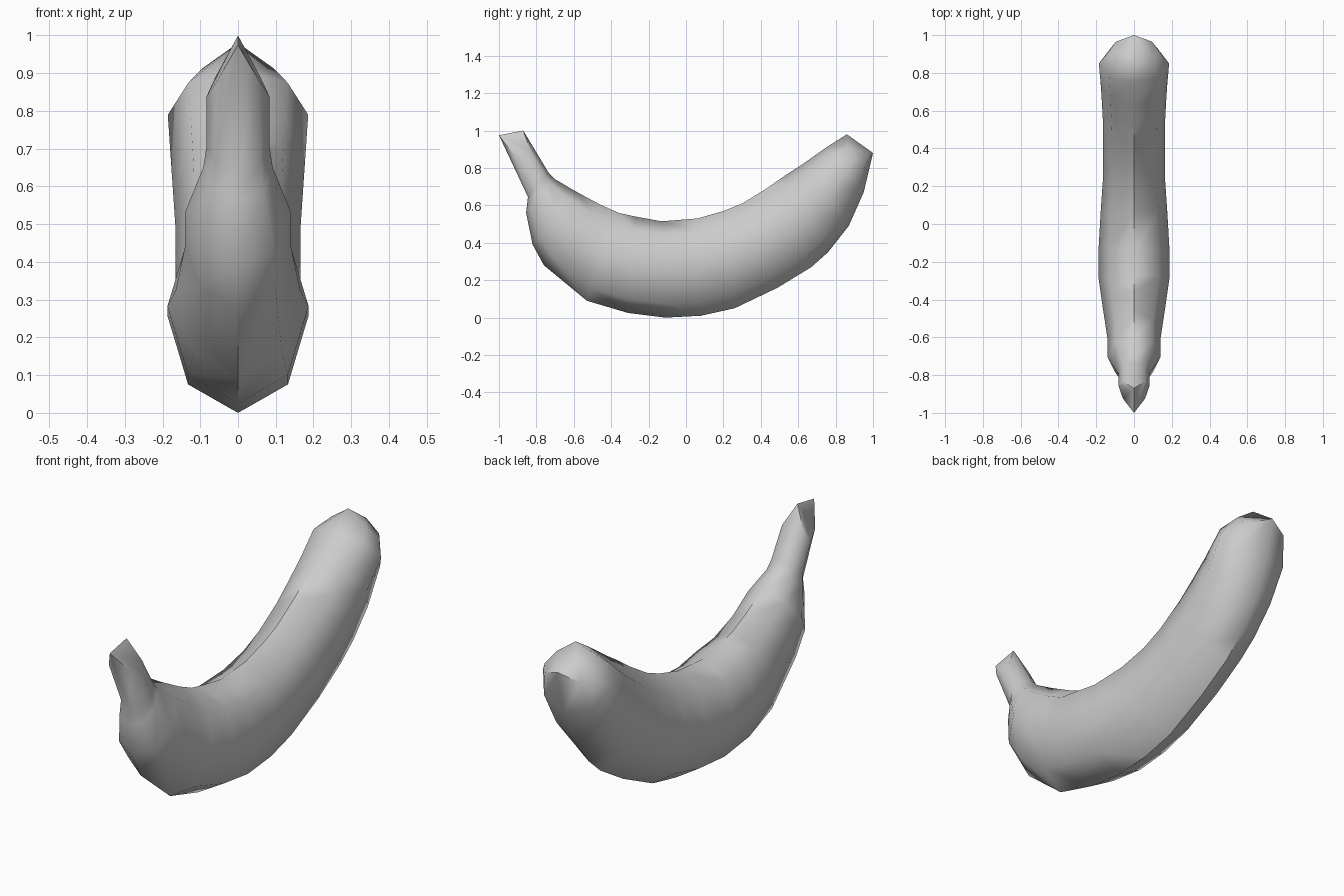
import bpy, bmesh, math
from mathutils import Vector

if "Cube" in bpy.data.objects:
    bpy.data.objects.remove(bpy.data.objects["Cube"])

# Cross-sections: lower (y, z), upper (y, z), half width, side setback (y, z)
stations = [
    ((-1.00, .975), (-.87, 1.00), .083, (.08, -.148)),   # stem tip
    ((-.845, .645), (-.735, .775), .083, (0, 0)),        # stem base
    ((-.855, .56), (-.70, .74), .092, (0, 0)),
    ((-.82, .39), (-.59, .675), .14, (0, 0)),            # shoulder
    ((-.76, .28), (-.46, .605), .14, (0, 0)),
    ((-.53, .09), (-.36, .56), .165, (0, 0)),
    ((-.31, .025), (-.27, .54), .187, (0, 0)),           # belly
    ((-.11, 0), (-.13, .515), .187, (0, 0)),
    ((.08, .01), (.06, .53), .176, (0, 0)),
    ((.26, .05), (.20, .57), .165, (0, 0)),
    ((.49, .16), (.30, .61), .165, (0, 0)),
    ((.67, .27), (.43, .69), .165, (0, 0)),
    ((.76, .35), (.53, .76), .17, (0, 0)),
    ((.87, .49), (.63, .825), .177, (0, 0)),
    ((.95, .67), (.75, .91), .186, (0, 0)),
    ((1.00, .88), (.86, .98), .135, (-.02, -.075)),      # blunt far end
]
SIDES = 8

bm = bmesh.new()


def ring(low, high, width, setback):
    lo, hi, back = Vector((0, *low)), Vector((0, *high)), Vector((0, *setback))
    mid, half = (lo + hi) / 2, (hi - lo) / 2
    verts = []
    for i in range(SIDES):
        a = 2 * math.pi * i / SIDES
        s = math.sin(a)
        p = mid + half * math.cos(a) + Vector((width * s, 0, 0)) + back * abs(s)
        verts.append(bm.verts.new(p))
    return verts


# Curved body and stem
rings = [ring(*s) for s in stations]
for a, b in zip(rings, rings[1:]):
    for i in range(SIDES):
        j = (i + 1) % SIDES
        bm.faces.new((a[i], a[j], b[j], b[i]))

# Ridged end caps
for r in (rings[0], rings[-1]):
    bm.faces.new(r[:5])
    bm.faces.new(r[4:] + r[:1])
bmesh.ops.recalc_face_normals(bm, faces=bm.faces[:])

mesh = bpy.data.meshes.new("banana")
bm.to_mesh(mesh)
bm.free()
banana = bpy.data.objects.new("banana", mesh)
bpy.context.collection.objects.link(banana)
bpy.context.view_layer.objects.active = banana
banana.select_set(True)
bpy.ops.object.shade_smooth_by_angle(angle=math.radians(60))
